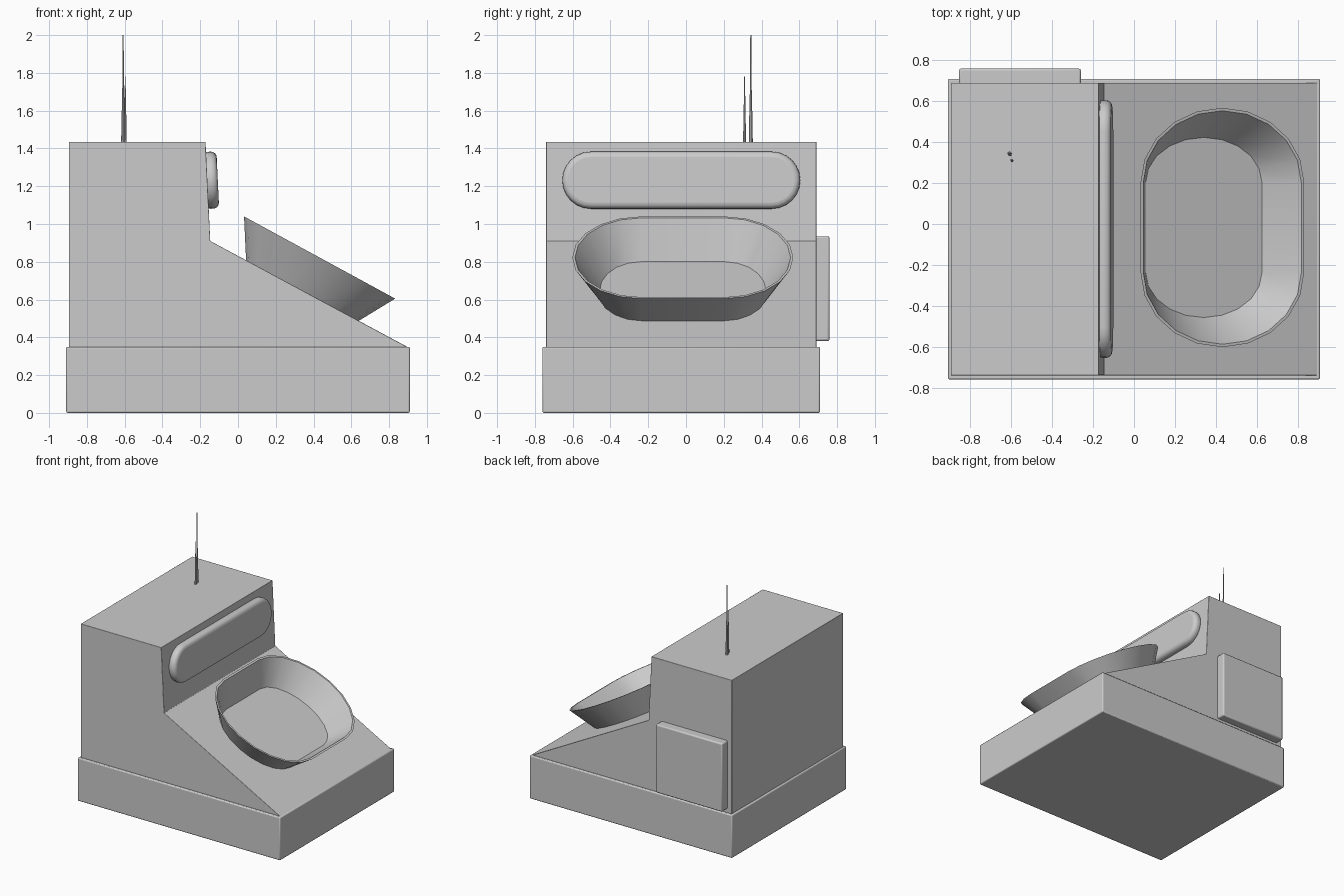
import bpy, bmesh, math
from mathutils import Matrix, Vector

if "Cube" in bpy.data.objects:
    bpy.data.objects.remove(bpy.data.objects["Cube"])

YC = -0.025  # middle of the cabinet in y


def make(name, bm, bevel=0.0, segments=2, angle=35):
    bmesh.ops.recalc_face_normals(bm, faces=bm.faces[:])
    me = bpy.data.meshes.new(name)
    bm.to_mesh(me)
    bm.free()
    ob = bpy.data.objects.new(name, me)
    bpy.context.collection.objects.link(ob)
    if bevel:
        m = ob.modifiers.new("bevel", "BEVEL")
        m.width, m.segments = bevel, segments
        m.limit_method, m.angle_limit = "ANGLE", math.radians(35)
    bpy.ops.object.select_all(action="DESELECT")
    bpy.context.view_layer.objects.active = ob
    ob.select_set(True)
    bpy.ops.object.shade_smooth_by_angle(angle=math.radians(angle))
    return ob


def box(name, lo, hi, bevel):
    lo, hi = Vector(lo), Vector(hi)
    bm = bmesh.new()
    bmesh.ops.create_cube(bm, size=1)
    bmesh.ops.scale(bm, vec=hi - lo, verts=bm.verts)
    bmesh.ops.translate(bm, vec=(lo + hi) / 2, verts=bm.verts)
    return make(name, bm, bevel)


def prism(name, points, shift, bevel, segments=2):
    bm = bmesh.new()
    face = bm.faces.new([bm.verts.new(p) for p in points])
    ext = bmesh.ops.extrude_face_region(bm, geom=[face], use_keep_orig=True)
    verts = [v for v in ext["geom"] if isinstance(v, bmesh.types.BMVert)]
    bmesh.ops.translate(bm, vec=shift, verts=verts)
    return make(name, bm, bevel, segments)


def stadium(rx, ry, half, n):
    """Straight sides along y, half ellipses at both ends."""
    pts = []
    for s in (1, -1):
        for i in range(n + 1):
            a = math.pi * i / n
            pts.append((s * rx * math.cos(a), s * (half + ry * math.sin(a))))
    return pts


# Base plinth and rear hatch
box("base", (-0.91, -0.76, 0), (0.91, 0.71, 0.35), 0.008)
box("rear_panel", (-0.855, 0.66, 0.38), (-0.26, 0.76, 0.935), 0.01)

# Cabinet with sloping front deck
profile = [(-0.895, 0.34), (-0.895, 1.435), (-0.172, 1.435), (-0.147, 0.91), (0.905, 0.345), (0.905, 0.34)]
prism("cabinet", [(x, -0.74, z) for x, z in profile], (0, 1.43, 0), 0.008)

# Rounded pad on the upright face
pad = prism("pad", [(0, y, z) for z, y in stadium(0.151, 0.151, 0.479, 12)], (0.075, 0, 0), 0.03, 4)
pad.matrix_world = Matrix.Translation((-0.182, YC, 1.23)) @ Matrix.Rotation(-0.047, 4, "Y")


# Flared bowl wall standing on the slope
def bowl_ring(bm, cx, rx, ry, z_left, z_right, inset):
    ring = []
    for x, y in stadium(rx - inset, ry - inset, 0.22, 10):
        t = (x / rx + 1) / 2
        ring.append(bm.verts.new((cx + x, YC + 0.008 + y, z_left + (z_right - z_left) * t)))
    return ring


bm = bmesh.new()
low = (0.34, 0.297, 0.232, 0.803, 0.486)
high = (0.432, 0.4, 0.365, 1.04, 0.605)
rings = [bowl_ring(bm, *low, 0), bowl_ring(bm, *high, 0),
         bowl_ring(bm, *high, 0.014), bowl_ring(bm, *low, 0.014)]
count = len(rings[0])
for k in range(4):
    a, b = rings[k], rings[(k + 1) % 4]
    for i in range(count):
        j = (i + 1) % count
        bm.faces.new((a[i], a[j], b[j], b[i]))
make("bowl", bm)


# Tapering telescopic antennas
def antenna(name, x, y, steps):
    bm = bmesh.new()
    for z0, z1, r in steps:
        bmesh.ops.create_cone(bm, cap_ends=True, segments=8, radius1=r, radius2=r * 0.7,
                              depth=z1 - z0, matrix=Matrix.Translation((x, y, (z0 + z1) / 2)))
    make(name, bm)


antenna("tall_antenna", -0.608, 0.343, [(1.42, 1.6, 0.011), (1.6, 1.72, 0.007), (1.72, 2.0, 0.004)])
antenna("short_antenna", -0.597, 0.31, [(1.42, 1.58, 0.008), (1.58, 1.69, 0.005), (1.69, 1.78, 0.003)])
